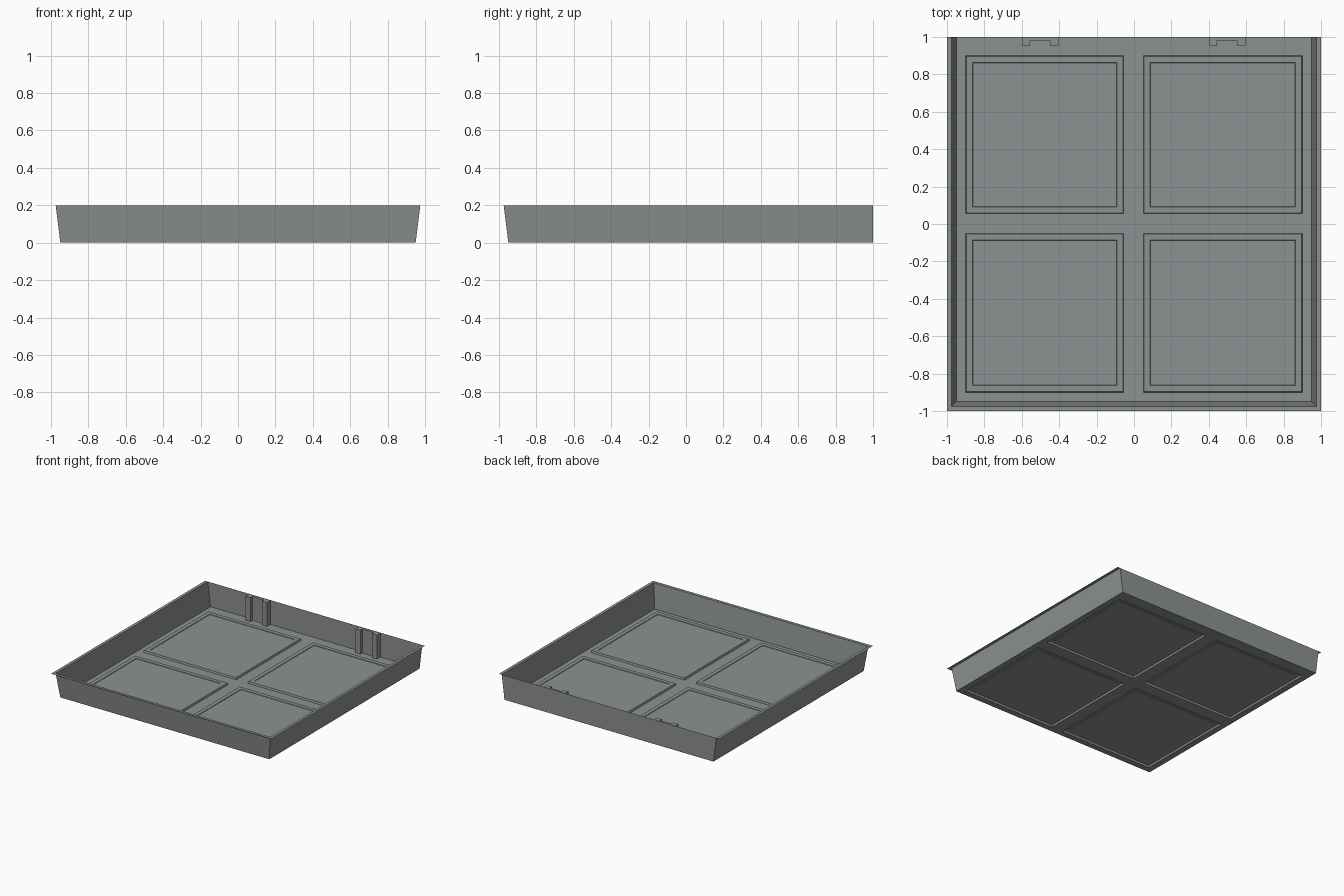
import bpy, bmesh

if "Cube" in bpy.data.objects:
    bpy.data.objects.remove(bpy.data.objects["Cube"])

grey = bpy.data.materials.new("mid_grey")
grey.diffuse_color = (0.27, 0.285, 0.285, 1)
grey.use_nodes = True
grey.node_tree.nodes["Principled BSDF"].inputs["Base Color"].default_value = grey.diffuse_color


def finish(name, bm):
    bmesh.ops.remove_doubles(bm, verts=bm.verts, dist=1e-5)
    me = bpy.data.meshes.new(name)
    bm.to_mesh(me)
    bm.free()
    me.materials.append(grey)
    ob = bpy.data.objects.new(name, me)
    bpy.context.collection.objects.link(ob)
    return ob


def u_path(half, z):
    """Open U around the left, front and right sides, ending at the back wall."""
    return [(-half, 1, z), (-half, -half, z), (half, -half, z), (half, 1, z)]


def strip(bm, a, b):
    for i in range(len(a) - 1):
        bm.faces.new([bm.verts.new(p) for p in (a[i], a[i + 1], b[i + 1], b[i])])


H = 0.2

# sloped walls on the left, front and right
bm = bmesh.new()
strip(bm, u_path(0.95, 0), u_path(0.975, H))
finish("side_walls", bm)

# thin flat flange around the top
bm = bmesh.new()
strip(bm, u_path(0.975, H), u_path(1.0, H))
finish("rim_flange", bm)

# vertical back wall
bm = bmesh.new()
strip(bm, [(0.95, 1, 0), (-0.95, 1, 0)], [(0.975, 1, H), (-0.975, 1, H)])
finish("back_wall", bm)

# pressed floor with four raised panels
bm = bmesh.new()
xs = [-0.95, -0.9, -0.055, 0.05, 0.9, 0.95]
ys = [-0.95, -0.9, -0.05, 0.055, 0.9, 1.0]
panels = []
for i in range(5):
    for j in range(5):
        f = bm.faces.new([bm.verts.new((x, y, 0)) for x, y in (
            (xs[i], ys[j]), (xs[i + 1], ys[j]),
            (xs[i + 1], ys[j + 1]), (xs[i], ys[j + 1]))])
        if i in (1, 3) and j in (1, 3):
            panels.append(f)
bmesh.ops.remove_doubles(bm, verts=bm.verts, dist=1e-5)
bm.normal_update()
# raised edge, then a shallow inner field
for width, rise in ((0.006, 0.015), (0.046, 0.0), (0.002, -0.004)):
    bmesh.ops.inset_individual(bm, faces=panels, thickness=width)
    for v in {v for f in panels for v in f.verts}:
        v.co.z += rise
finish("floor_panels", bm)


def box(name, x0, x1, y0, y1, z0, z1):
    bm = bmesh.new()
    bmesh.ops.create_cube(bm, size=1)
    for v in bm.verts:
        v.co = ((x0 + x1) / 2 + v.co.x * (x1 - x0),
                (y0 + y1) / 2 + v.co.y * (y1 - y0),
                (z0 + z1) / 2 + v.co.z * (z1 - z0))
    return finish(name, bm)


# paired guide posts on the back wall, with a thin plate between each pair
for side, cx in (("left", -0.5), ("right", 0.5)):
    box(side + "_post_outer", cx - 0.1, cx - 0.055, 0.955, 1.0, 0, H - 0.002)
    box(side + "_post_inner", cx + 0.05, cx + 0.095, 0.955, 1.0, 0, H - 0.002)
    box(side + "_post_plate", cx - 0.055, cx + 0.05, 0.98, 1.0, 0, H - 0.002)
